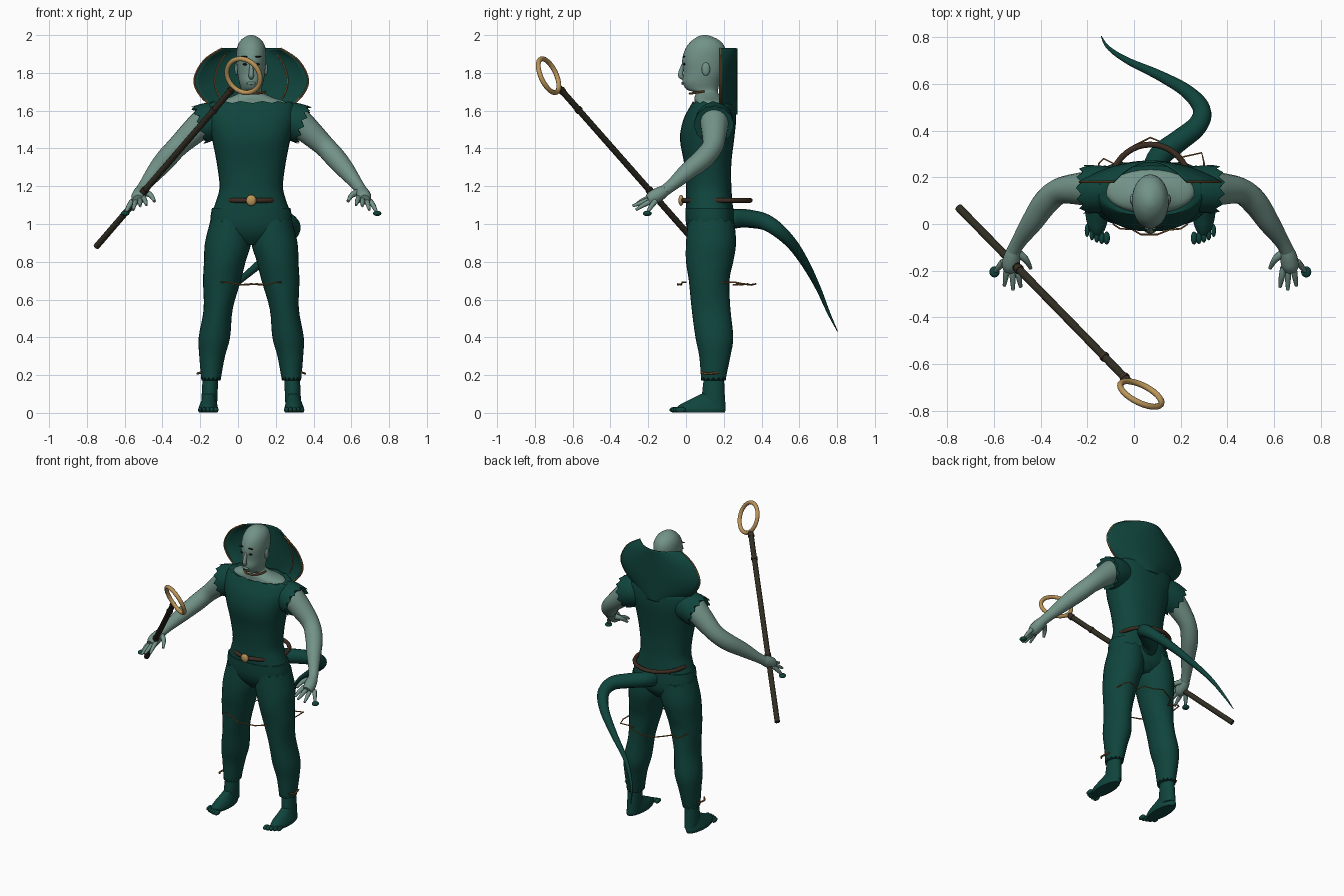
import bpy, bmesh, math
from mathutils import Vector

if "Cube" in bpy.data.objects:
    bpy.data.objects.remove(bpy.data.objects["Cube"])

CX = 0.07  # body centre line


def mat(name, rgb):
    m = bpy.data.materials.new(name)
    m.diffuse_color = (*rgb, 1)
    m.use_nodes = True
    m.node_tree.nodes["Principled BSDF"].inputs["Base Color"].default_value = m.diffuse_color
    return m


SKIN = mat("pale_green_skin", (0.17, 0.29, 0.245))
CLOTH = mat("dark_teal", (0.005, 0.058, 0.046))
GOLD = mat("gold", (0.50, 0.30, 0.10))
COPPER = mat("copper_trim", (0.27, 0.12, 0.035))
WOOD = mat("dark_wood", (0.030, 0.027, 0.016))
LEATHER = mat("brown_leather", (0.045, 0.026, 0.016))
DARK = mat("eye_dark", (0.008, 0.012, 0.011))


def finish(bm, name, m, angle=50):
    bmesh.ops.recalc_face_normals(bm, faces=bm.faces)
    me = bpy.data.meshes.new(name)
    bm.to_mesh(me)
    bm.free()
    me.materials.append(m)
    ob = bpy.data.objects.new(name, me)
    bpy.context.collection.objects.link(ob)
    bpy.ops.object.select_all(action='DESELECT')
    ob.select_set(True)
    bpy.context.view_layer.objects.active = ob
    bpy.ops.object.shade_smooth_by_angle(angle=math.radians(angle))
    return ob


def spline(rows, n):
    """Catmull-Rom interpolation of equal-length tuples."""
    out = []
    for i in range(len(rows) - 1):
        p = [rows[max(i - 1, 0)], rows[i], rows[i + 1], rows[min(i + 2, len(rows) - 1)]]
        for k in range(n):
            t = k / n
            out.append(tuple(0.5 * (2 * b + (c - a) * t + (2 * a - 5 * b + 4 * c - d) * t * t
                                    + (3 * b - a - 3 * c + d) * t ** 3) for a, b, c, d in zip(*p)))
    return out + [tuple(rows[-1])]


def skin_rings(rings, name, m, closed=False, angle=50):
    bm = bmesh.new()
    vs = [[bm.verts.new(p) for p in r] for r in rings]
    pairs = list(zip(vs, vs[1:])) + ([(vs[-1], vs[0])] if closed else [])
    for a, b in pairs:
        for i in range(len(a)):
            j = (i + 1) % len(a)
            bm.faces.new((a[i], a[j], b[j], b[i]))
    if not closed:
        bm.faces.new(vs[0])
        bm.faces.new(vs[-1])
    return finish(bm, name, m, angle)


def loft(name, rows, m, s=1, n=4, sides=28, power=2.0, jag=0):
    """Stacked oval rings: rows of (z, x offset, half width, y front, y back)."""
    rings = []
    data = spline(rows, n)
    for k, (z, dx, w, y0, y1) in enumerate(data):
        ring = []
        for i in range(sides):
            a = math.tau * i / sides
            c, q = math.cos(a), math.sin(a)
            c, q = [math.copysign(abs(v) ** (2 / power), v) for v in (c, q)]
            end = k in (0, len(data) - 1)
            ring.append((CX + s * dx + w * c, (y0 + y1) / 2 + (y1 - y0) / 2 * q,
                         z + (jag * (-1) ** i if end else 0)))
        rings.append(ring)
    return skin_rings(rings, name, m)


def tube(name, pts, m, s=None, n=4, sides=12, closed=False, jag=0):
    """Round tube through (x, y, z, radius); s mirrors x about the body."""
    if s == -1:
        pts = [(2 * CX - p[0], *p[1:]) for p in pts]
    data = spline(pts, n) if n > 1 else pts
    P = [Vector(d[:3]) for d in data]
    N, side, rings = len(P), None, []
    for k in range(N):
        a, b = (P[k - 1], P[(k + 1) % N]) if closed else (P[max(k - 1, 0)], P[min(k + 1, N - 1)])
        t = (b - a).normalized()
        side = t.orthogonal() if side is None else side - t * side.dot(t)
        side.normalize()
        up = t.cross(side)
        ring = []
        for i in range(sides):
            w = math.tau * i / sides
            off = t * jag * (-1) ** i if k == N - 1 else Vector()
            ring.append(P[k] + off + (side * math.cos(w) + up * math.sin(w)) * data[k][3])
        rings.append(ring)
    return skin_rings(rings, name, m, closed)


def hoop(name, centre, u, v, r, m, count=40):
    """Closed ring spanned by the half axes u and v."""
    c = Vector(centre)
    pts = [(*(c + u * math.cos(math.tau * i / count) + v * math.sin(math.tau * i / count)), r)
           for i in range(count)]
    return tube(name, pts, m, n=1, sides=10, closed=True)


def blob(name, centre, size, m):
    bm = bmesh.new()
    bmesh.ops.create_uvsphere(bm, u_segments=16, v_segments=10, radius=1)
    for v in bm.verts:
        v.co = Vector([c + a * b for c, a, b in zip(centre, v.co, size)])
    return finish(bm, name, m)


# Head, neck and bare shoulders
loft("head", [(1.60, 0, .20, .04, .24), (1.645, 0, .185, .045, .23), (1.67, 0, .115, .045, .19),
              (1.695, 0, .062, .05, .17), (1.712, 0, .054, .004, .17), (1.75, 0, .064, -.018, .18),
              (1.80, 0, .073, -.014, .20), (1.87, 0, .079, -.020, .212), (1.93, 0, .076, -.002, .208),
              (1.97, 0, .058, .03, .18), (1.993, 0, .028, .065, .135), (2.0, 0, .006, .09, .11)], SKIN)
tube("nose", [(CX, -.012, 1.85, .008), (CX, -.026, 1.81, .012), (CX, -.028, 1.783, .014),
              (CX, -.01, 1.77, .008)], SKIN)
blob("lips", (CX, -.017, 1.745), (.025, .008, .008), DARK and SKIN)
for s in (-1, 1):
    blob("ear", (CX + s * .078, .105, 1.82), (.010, .022, .035), SKIN)
    blob("eye", (CX + s * .032, -.009, 1.846), (.014, .006, .006), DARK)
    blob("eyebrow", (CX + s * .036, -.011, 1.886), (.018, .006, .004), DARK)

# Shirt and trouser seat
loft("shirt", [(1.07, 0, .205, .0, .25), (1.13, 0, .183, .0, .245), (1.2, 0, .168, .0, .24),
               (1.32, 0, .182, -.01, .24), (1.45, 0, .208, -.032, .255), (1.55, 0, .235, -.015, .265),
               (1.62, 0, .235, .02, .26), (1.645, 0, .215, .035, .25)], CLOTH, power=2.3, jag=.006)
loft("trouser_seat", [(.89, 0, .05, .06, .21), (.94, 0, .17, .02, .25), (1.0, 0, .215, .0, .26),
                      (1.085, 0, .208, -.004, .252)], CLOTH, power=2.3)

for s in (-1, 1):
    # Legs, feet and toes
    loft("trouser_leg", [(.18, .213, .052, .08, .21), (.3, .207, .068, .07, .235), (.4, .195, .083, .05, .25),
                         (.55, .175, .077, .03, .235), (.7, .155, .1, .015, .23), (.8, .14, .11, .0, .25),
                         (.9, .123, .122, .0, .265), (1.02, .11, .105, .01, .255)], CLOTH, s, jag=.008)
    loft("ankle", [(.03, .222, .04, .09, .21), (.1, .22, .042, .085, .205), (.22, .215, .04, .1, .2)], CLOTH, s)
    loft("foot", [(.002, .228, .048, -.045, .205), (.02, .228, .052, -.055, .21), (.045, .226, .046, -.03, .205),
                  (.075, .224, .036, .03, .2), (.1, .222, .03, .08, .19)], CLOTH, s)
    for i in range(5):
        blob("toe", (CX + s * (.187 + .021 * i), -.06 + .004 * i * i / 2, .016),
             (.014 - .001 * i, .028, .015), CLOTH)
    tube("ankle_trim", [(.335, .08, .215, .006), (.355, .11, .208, .006), (.345, .17, .212, .006)], COPPER, s, sides=6)

    # Arms with torn sleeves
    tube("arm", [(.27, .15, 1.565, .075), (.31, .15, 1.545, .078), (.38, .15, 1.485, .068), (.46, .14, 1.41, .056),
                 (.52, .09, 1.345, .055), (.575, .01, 1.28, .047), (.63, -.07, 1.21, .033),
                 (.655, -.115, 1.175, .03)], SKIN, s, sides=18)
    tube("sleeve", [(.21, .15, 1.55, .085), (.28, .15, 1.545, .1), (.345, .148, 1.525, .104)],
         CLOTH, s, sides=26, jag=.012)

    # Hand: palm, fingers, thumb and claw
    tube("palm", [(.65, -.10, 1.185, .026), (.66, -.135, 1.163, .036), (.668, -.175, 1.14, .038),
                  (.67, -.2, 1.128, .028)], SKIN, s)
    tips = [(.625, -.27, 1.10), (.658, -.283, 1.095), (.695, -.265, 1.075), (.735, -.205, 1.06)]
    for i, (x, y, z) in enumerate(tips):
        kx, ky = .64 + .02 * i, -.185 + .008 * i
        tube("finger", [(kx, ky, 1.14 - .006 * i, .014), ((kx + x) / 2, (ky + y) / 2, 1.125 - .01 * i, .013),
                        (x, y, z, .007)], SKIN, s, sides=8)
    tube("thumb", [(.645, -.12, 1.17, .02), (.605, -.15, 1.155, .015), (.582, -.19, 1.12, .008)], SKIN, s, sides=8)
    blob("claw", (CX + s * .667, -.205, 1.056), (.022, .024, .014), CLOTH)

# Standing bowl-shaped collar with copper edging
outline = spline([(1.58, .13), (1.62, .205), (1.68, .27), (1.75, .302), (1.82, .282), (1.88, .235), (1.93, .155)], 4)


def collar_point(z, w, u):
    return CX + u * w, .18 + .088 * (1 - u * u), z


bm = bmesh.new()
COLS = 24
grid = [[bm.verts.new(collar_point(z, w, 2 * i / COLS - 1)) for i in range(COLS + 1)] for z, w in outline]
for a, b in zip(grid, grid[1:]):
    for i in range(COLS):
        bm.faces.new((a[i], a[i + 1], b[i + 1], b[i]))
collar = finish(bm, "collar", CLOTH)
mod = collar.modifiers.new("thickness", 'SOLIDIFY')
mod.thickness, mod.offset = .008, 0
for s in (-1, 1):
    tube("collar_edge_trim", [(*collar_point(z, w, s), .005) for z, w in outline[4:]], COPPER, n=1, sides=6)
    arc = [collar_point(z, w, s * .64) for z, w in outline[7:-3]]
    tube("collar_inner_trim", [(x, y - .006, z, .004) for x, y, z in arc], COPPER, n=1, sides=6)
tube("necklace", [(CX + .075 * math.sin(a), .095 - .075 * math.cos(a), 1.69 + .012 * (1 - math.cos(a)), .006)
                  for a in [-1.6 + .2 * i for i in range(17)]], COPPER, n=1, sides=6)

# Belt loop and buckle
hoop("belt", (CX, .163, 1.125), Vector((.17, 0, 0)), Vector((0, .177, 0)), .013, LEATHER)
blob("buckle", (CX, -.026, 1.125), (.027, .014, .029), GOLD)

# Loose ragged hem threads at the knees
back = [(-.16, .18), (-.15, .26), (-.13, .28), (-.07, .25), (-.04, .31), (.0, .335), (.07, .37), (.13, .345),
        (.19, .325), (.2, .285), (.29, .305), (.3, .26), (.3, .18)]
front = [(-.09, 0), (-.06, -.02), (-.01, -.022), (.03, -.045), (.1, -.045), (.15, -.025), (.2, -.02), (.23, 0)]
for name, path in (("back_hem_trim", back), ("front_hem_trim", front)):
    ends = len(path) - 1
    tube(name, [(x, y, .68 + (.012 if i in (0, 1, ends - 1, ends) else .003 * (-1) ** i), .004)
                for i, (x, y) in enumerate(path)], COPPER, n=1, sides=6)

# Tail
tube("tail", [(.08, .2, 1.02, .055), (.11, .29, 1.03, .05), (.19, .355, 1.025, .047), (.27, .42, 1.01, .044),
              (.29, .49, .965, .038), (.23, .565, .89, .03), (.11, .635, .785, .022), (-.03, .70, .66, .014),
              (-.11, .755, .53, .008), (-.14, .803, .43, .002)], CLOTH, n=6, sides=14)

# Staff with bands and a ring head
low, high = Vector((-.75, .07, .88)), Vector((-.025, -.672, 1.722))
d = (high - low).normalized()
tube("staff", [(*low, .017), (*high, .017)], WOOD, n=1, sides=10)
for t in (.335, .355, .86, .98):
    p = low.lerp(high, t)
    tube("staff_band", [(*(p - d * .008), .021), (*(p + d * .008), .021)], LEATHER, n=1, sides=10)
normal = Vector((.4, .8, .37)).normalized()
u = (d - normal * d.dot(normal)).normalized()
hoop("staff_ring", high + d * .1, u * .097, normal.cross(u) * .097, .013, GOLD, 48)
